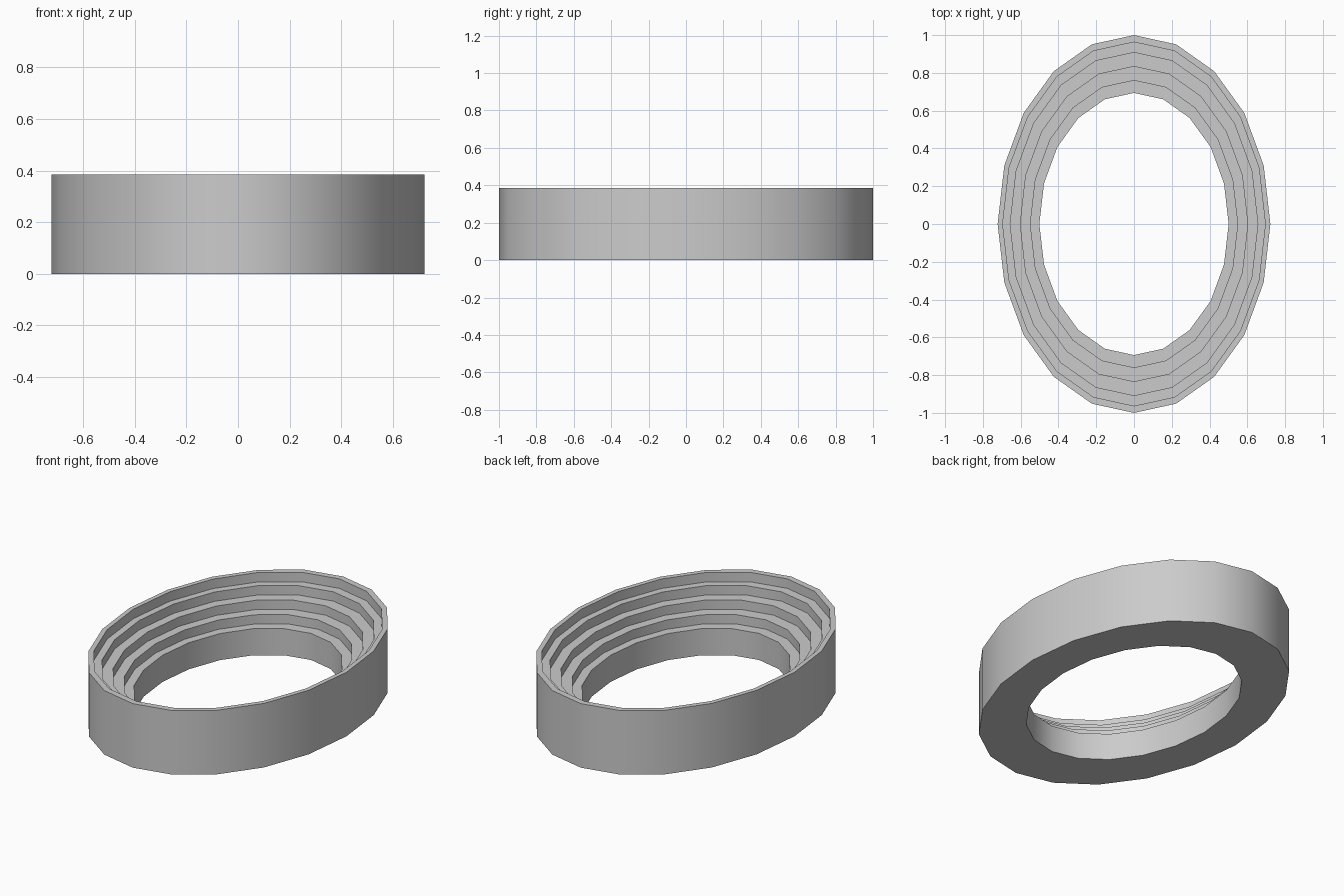
import bpy, bmesh, math

if "Cube" in bpy.data.objects:
    bpy.data.objects.remove(bpy.data.objects["Cube"])

SIDES = 20
RX, RY = 0.722, 1.0

# Cross-section of the stepped bowl: (scale of outer oval, height)
PROFILE = [
    (1.0, 0.0), (1.0, 0.385),
    (0.963, 0.385), (0.963, 0.328),
    (0.908, 0.328), (0.908, 0.272),
    (0.834, 0.272), (0.834, 0.216),
    (0.760, 0.216), (0.760, 0.160),
    (0.694, 0.160), (0.694, 0.0),
]


def oval_ring(bm, scale, z):
    return [bm.verts.new((RX * scale * math.cos(2 * math.pi * i / SIDES),
                          RY * scale * math.sin(2 * math.pi * i / SIDES), z))
            for i in range(SIDES)]


# Sweep the closed cross-section around the oval
bm = bmesh.new()
rings = [oval_ring(bm, s, z) for s, z in PROFILE]
for k, a in enumerate(rings):
    b = rings[(k + 1) % len(rings)]
    for i in range(SIDES):
        j = (i + 1) % SIDES
        bm.faces.new((a[i], a[j], b[j], b[i]))
bmesh.ops.recalc_face_normals(bm, faces=bm.faces)

mesh = bpy.data.meshes.new("stepped_oval_stand")
bm.to_mesh(mesh)
bm.free()
stand = bpy.data.objects.new("stepped_oval_stand", mesh)
bpy.context.collection.objects.link(stand)

# Smooth walls around the oval, crisp step edges
bpy.context.view_layer.objects.active = stand
stand.select_set(True)
bpy.ops.object.shade_smooth_by_angle(angle=math.radians(30))
